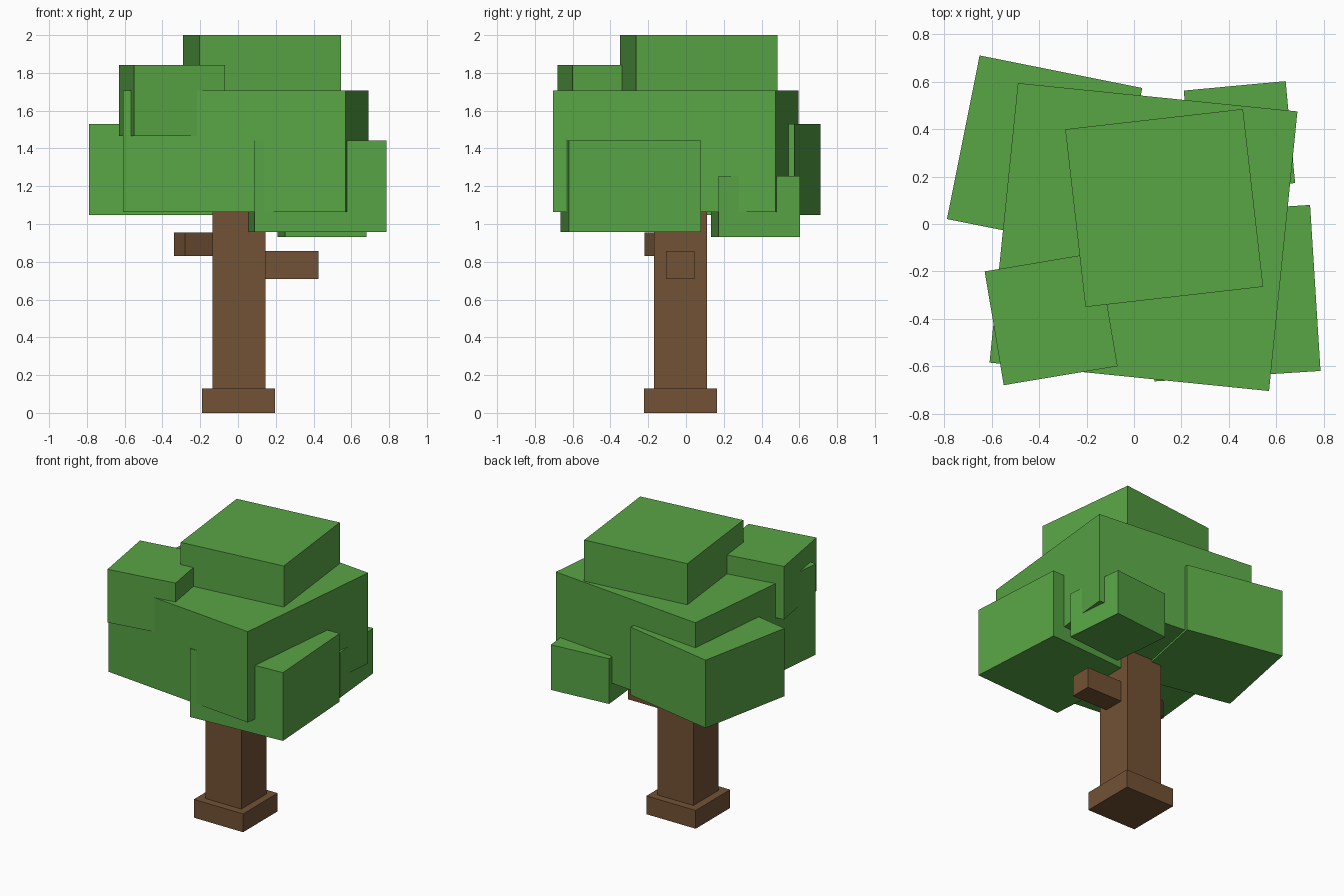
import bpy, math

if "Cube" in bpy.data.objects:
    bpy.data.objects.remove(bpy.data.objects["Cube"])

def material(name, rgb):
    m = bpy.data.materials.new(name)
    m.diffuse_color = (*rgb, 1)
    m.use_nodes = True
    m.node_tree.nodes["Principled BSDF"].inputs["Base Color"].default_value = m.diffuse_color
    return m

BARK = material("bark brown", (0.171, 0.084, 0.036))
LEAF = material("leaf green", (0.098, 0.376, 0.060))

def block(name, mat, centre, size, z, turn=0):
    """Box from z[0] to z[1], turned about the vertical by degrees."""
    bpy.ops.mesh.primitive_cube_add(
        size=1, location=(*centre, (z[0] + z[1]) / 2),
        rotation=(0, 0, math.radians(turn)))
    o = bpy.context.object
    o.name = name
    o.scale = (*size, z[1] - z[0])
    o.data.materials.append(mat)

# Trunk with its foot
block("trunk_foot", BARK, (0.003, -0.03), (0.387, 0.387), (0, 0.13))
block("trunk", BARK, (0.005, -0.03), (0.28, 0.28), (0.13, 1.2))

# Branch stubs
block("right_branch", BARK, (0.2625, -0.03), (0.325, 0.15), (0.71, 0.856))
block("left_branch", BARK, (-0.187, -0.098), (0.28, 0.125), (0.83, 0.955), 28.6)

# Leaf blocks
block("main_leaves", LEAF, (0.04, -0.055), (1.186, 1.186), (1.063, 1.708), -5.8)
block("top_leaves", LEAF, (0.1275, 0.0675), (0.755, 0.755), (1.69, 2.0), 6.5)
block("back_left_leaves", LEAF, (-0.3775, 0.2975), (0.70, 0.704), (1.048, 1.53), -11.3)
block("front_left_leaves", LEAF, (-0.35, -0.40), (0.487, 0.487), (1.465, 1.842), 9.5)
block("front_right_leaves", LEAF, (0.415, -0.292), (0.702, 0.702), (0.958, 1.443), 3.6)
block("back_right_leaves", LEAF, (0.445, 0.368), (0.432, 0.432), (0.932, 1.253), 5.3)
